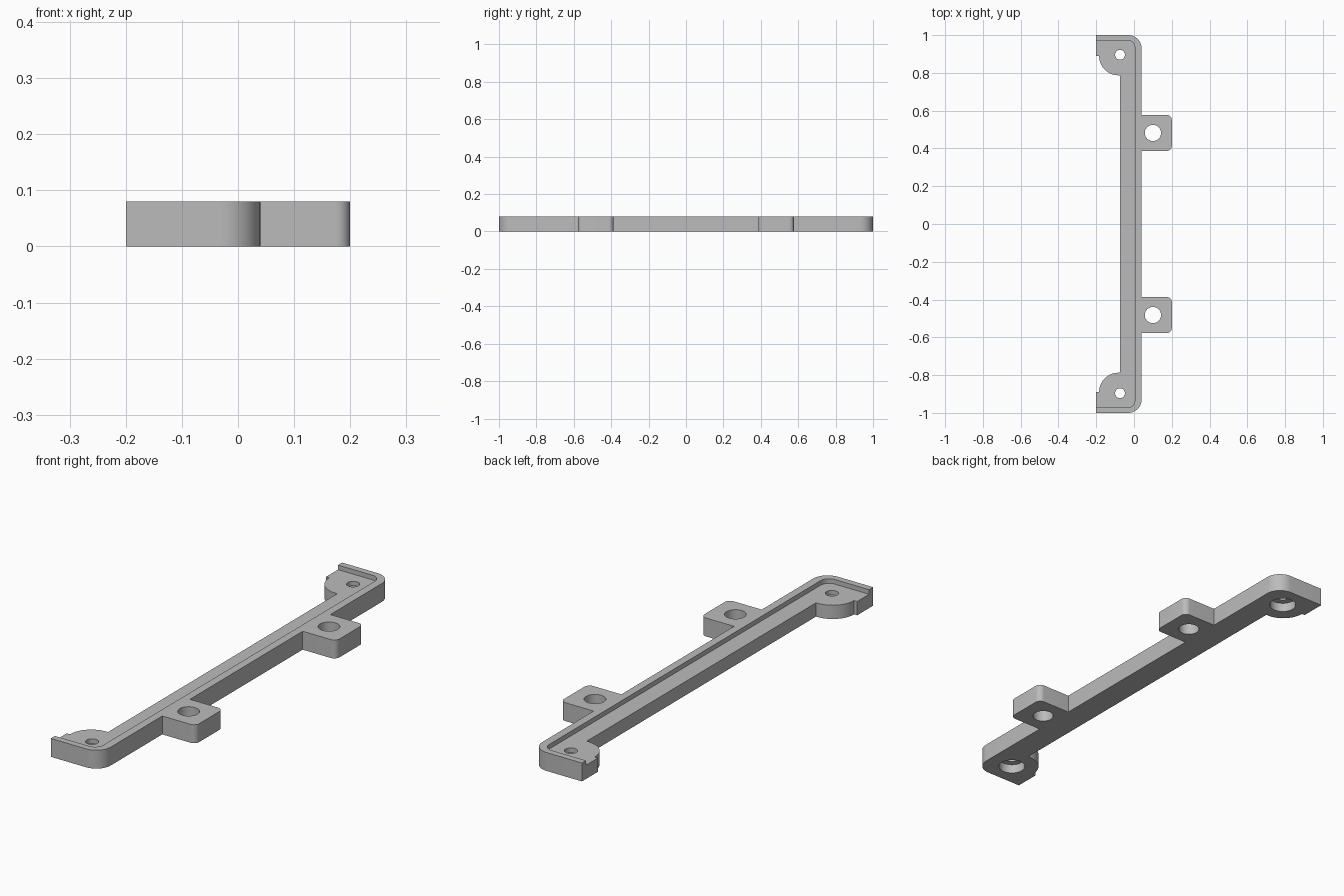
import bpy
import bmesh
import math
from mathutils import Vector

cube = bpy.data.objects.get("Cube")
if cube:
    bpy.data.objects.remove(cube, do_unlink=True)

HEIGHT = 0.08
FLOOR = 0.06

grey = bpy.data.materials.new("plain grey")
grey.use_nodes = True
GREY = (0.5, 0.5, 0.5, 1)
grey.diffuse_color = GREY
grey.node_tree.nodes["Principled BSDF"].inputs["Base Color"].default_value = GREY


def fillet(corners, steps=10):
    """Turn (x, y, radius) corners into an outline with rounded corners."""
    outline = []
    for i, (x, y, r) in enumerate(corners):
        p = Vector((x, y))
        if r == 0:
            outline.append(p)
            continue
        a = (Vector(corners[i - 1][:2]) - p).normalized()
        b = (Vector(corners[(i + 1) % len(corners)][:2]) - p).normalized()
        centre = p + (a + b) * r  # all corners are square
        for k in range(steps + 1):
            t = math.pi / 2 * k / steps
            outline.append(centre - b * r * math.cos(t) - a * r * math.sin(t))
    return outline


def mirrored(half):
    """Complete a half outline across the y = 0 plane."""
    return half + [(x, -y, r) for x, y, r in reversed(half)]


def prism(name, outline, bottom, top):
    bm = bmesh.new()
    base = bm.faces.new([bm.verts.new((p[0], p[1], bottom)) for p in outline])
    grown = bmesh.ops.extrude_face_region(bm, geom=[base])["geom"]
    bmesh.ops.translate(bm, vec=(0, 0, top - bottom),
                        verts=[g for g in grown if isinstance(g, bmesh.types.BMVert)])
    bmesh.ops.recalc_face_normals(bm, faces=bm.faces)
    mesh = bpy.data.meshes.new(name)
    bm.to_mesh(mesh)
    bm.free()
    mesh.materials.append(grey)
    obj = bpy.data.objects.new(name, mesh)
    bpy.context.collection.objects.link(obj)
    return obj


def circle(x, y, r, n=40):
    return [(x + r * math.cos(math.tau * k / n), y + r * math.sin(math.tau * k / n))
            for k in range(n)]


def cut(target, cutter):
    cutter.hide_render = True
    mod = target.modifiers.new("cut", 'BOOLEAN')
    mod.operation = 'DIFFERENCE'
    mod.solver = 'EXACT'
    mod.object = cutter
    bpy.context.view_layer.objects.active = target
    bpy.ops.object.modifier_apply(modifier=mod.name)
    bpy.data.objects.remove(cutter, do_unlink=True)


# Bracket body: long bar, mounting tabs, rounded ends and corner bosses
body_half = [
    (0.04, 0.387, 0), (0.2, 0.387, 0.025), (0.2, 0.577, 0.025), (0.04, 0.577, 0),
    (0.04, 1, 0.07), (-0.2, 1, 0), (-0.2, 0.89, 0), (-0.185, 0.89, 0),
    (-0.185, 0.787, 0.103), (-0.074, 0.787, 0),
]
body = prism("bracket_body", fillet(mirrored(body_half)), 0, HEIGHT)

# Shallow recess that leaves a raised rim along the outer edge
recess_half = [(0.005, 0.972, 0.04), (-0.3, 0.972, 0)]
cut(body, prism("recess_cutter", fillet(mirrored(recess_half)), FLOOR, HEIGHT + 0.05))

# Tab holes, and corner screw holes with a wide counterbore underneath
for side in (-1, 1):
    cut(body, prism("tab_hole_cutter", circle(0.1, side * 0.482, 0.043), -0.05, 0.15))
    cut(body, prism("screw_hole_cutter", circle(-0.074, side * 0.896, 0.026), -0.05, 0.15))
    cut(body, prism("counterbore_cutter", circle(-0.074, side * 0.896, 0.055), -0.05, 0.04))

bpy.ops.object.select_all(action='DESELECT')
body.select_set(True)
bpy.context.view_layer.objects.active = body
bpy.ops.object.shade_smooth_by_angle(angle=math.radians(30))
